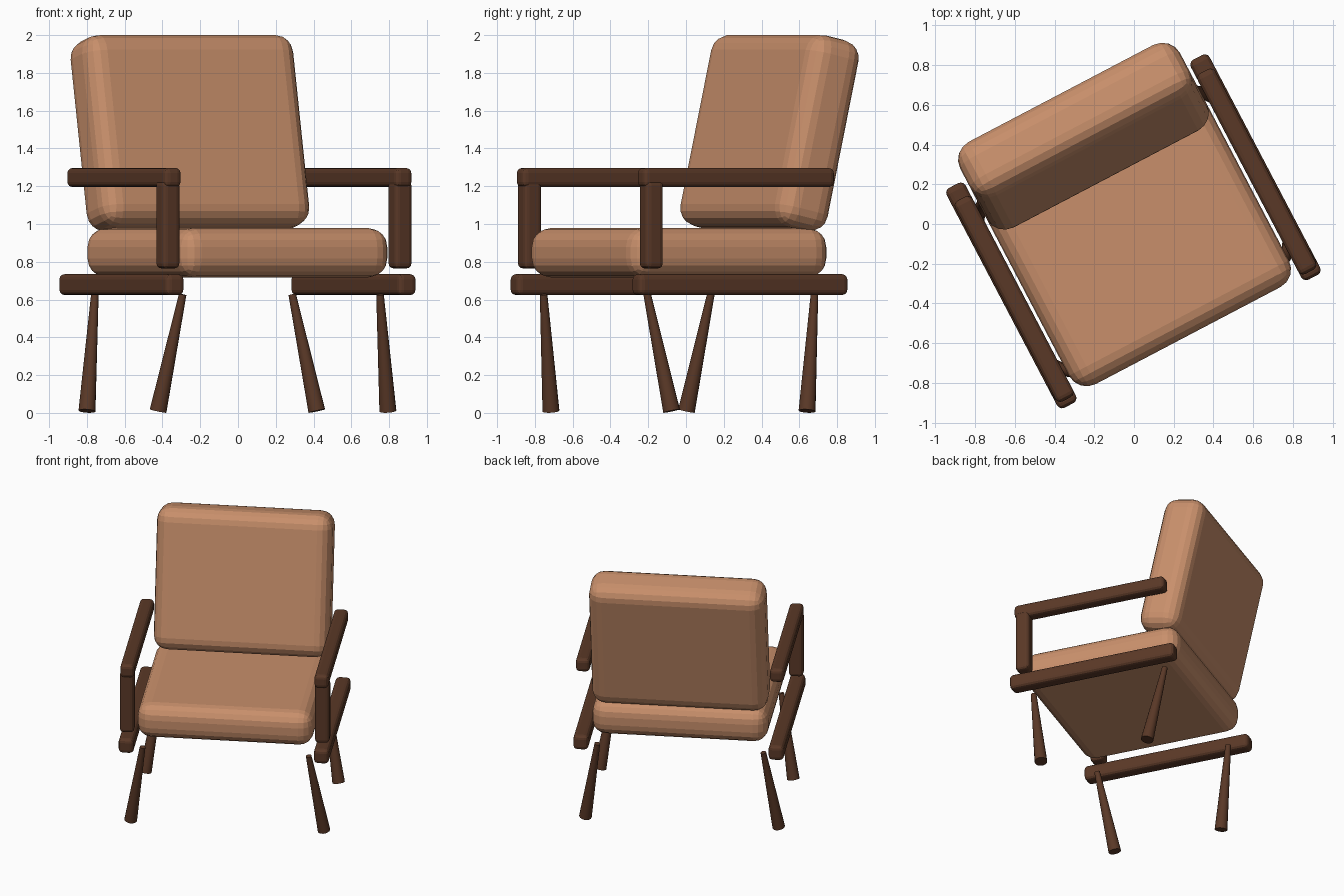
import bpy, math
from mathutils import Matrix, Vector

if "Cube" in bpy.data.objects:
    bpy.data.objects.remove(bpy.data.objects["Cube"])

# Whole chair is turned about z and slightly shifted
PLACE = Matrix.Translation((-0.003, -0.037, 0)) @ Matrix.Rotation(math.radians(27.7), 4, 'Z')


def material(name, rgb):
    m = bpy.data.materials.new(name)
    m.diffuse_color = (*rgb, 1)
    m.use_nodes = True
    m.node_tree.nodes["Principled BSDF"].inputs["Base Color"].default_value = m.diffuse_color
    return m


FABRIC = material("tan_fabric", (0.578, 0.275, 0.147))
WOOD = material("dark_wood", (0.102, 0.040, 0.020))


def block(name, size, centre, radius, segments, mat, tilt=0):
    """Rounded box in chair space, tilted about the chair's side axis."""
    bpy.ops.mesh.primitive_cube_add(size=1)
    ob = bpy.context.object
    ob.name = name
    ob.data.transform(Matrix.Diagonal((*size, 1)))
    ob.matrix_world = PLACE @ Matrix.Translation(centre) @ Matrix.Rotation(math.radians(tilt), 4, 'X')
    bev = ob.modifiers.new("rounding", 'BEVEL')
    bev.width, bev.segments, bev.limit_method = radius, segments, 'NONE'
    ob.data.materials.append(mat)
    return ob


def leg(name, top, foot):
    """Tapered round leg, thin at the top."""
    a, b = Vector(foot), Vector(top)
    bpy.ops.mesh.primitive_cone_add(vertices=16, radius1=0.045, radius2=0.02, depth=(b - a).length)
    ob = bpy.context.object
    ob.name = name
    turn = (b - a).to_track_quat('Z', 'Y').to_matrix().to_4x4()
    ob.matrix_world = PLACE @ Matrix.Translation((a + b) / 2) @ turn
    ob.data.materials.append(WOOD)
    bpy.ops.object.shade_smooth_by_angle(angle=math.radians(40))


# Cushions
block("seat_cushion", (1.25, 1.185, 0.26), (0, 0, 0.848), 0.1, 4, FABRIC)
block("back_cushion", (1.25, 0.31, 1.036), (0, 0.541, 1.481), 0.1, 4, FABRIC, tilt=-12.6)

# Side frames
for side, s in (("left", -1), ("right", 1)):
    block(side + "_rail", (0.107, 1.25, 0.111), (s * 0.694, 0, 0.679), 0.028, 3, WOOD)
    block(side + "_armrest", (0.10, 1.141, 0.102), (s * 0.69, -0.022, 1.246), 0.028, 3, WOOD)
    block(side + "_arm_post", (0.102, 0.102, 0.465), (s * 0.694, -0.53, 0.9975), 0.025, 3, WOOD)
    for end, e in (("front", -1), ("back", 1)):
        leg(f"{end}_{side}_leg", (s * 0.59, e * 0.50, 0.627), (s * 0.687, e * 0.405, 0.01))
